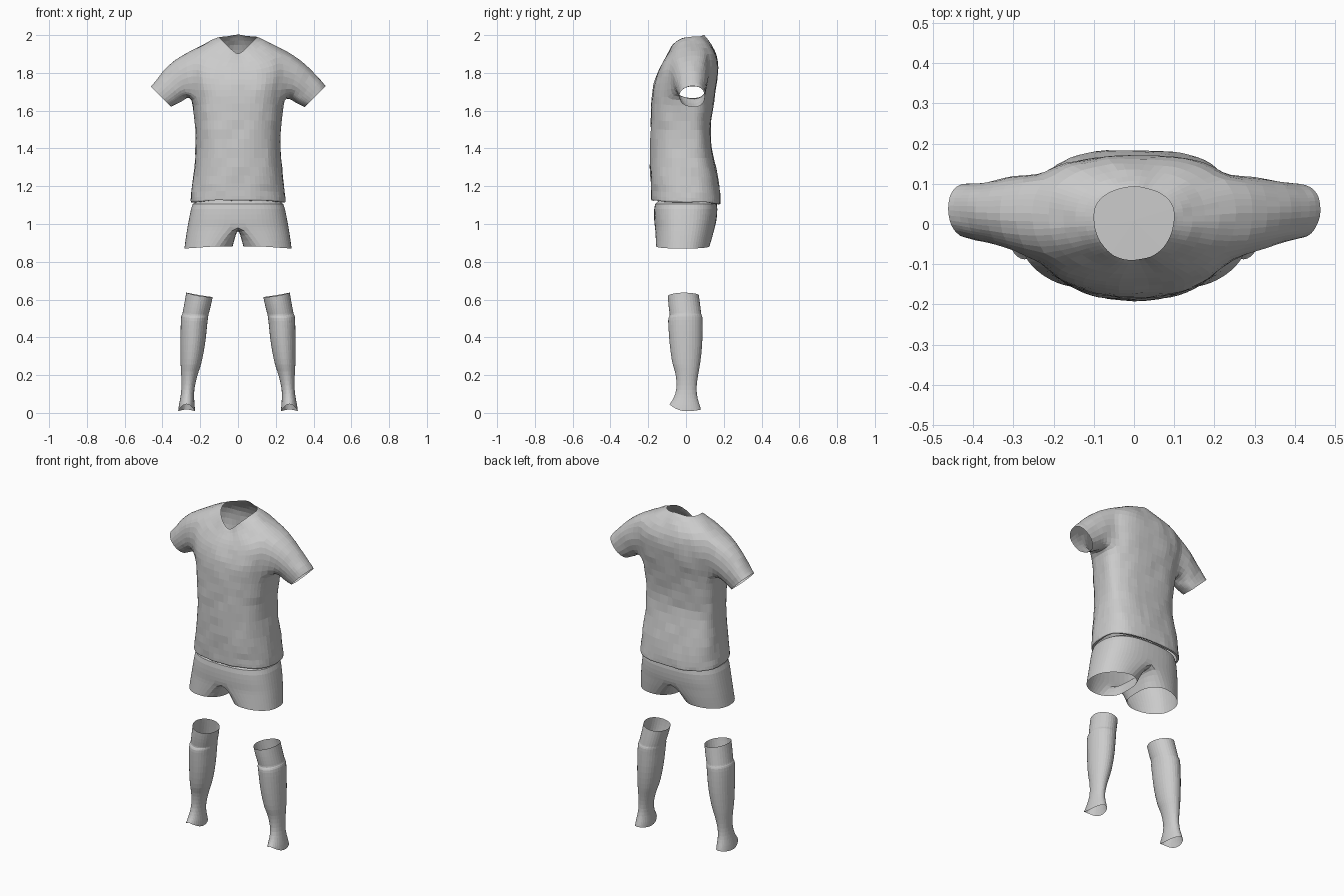
import bpy, bmesh
from math import sin, cos, pi, atan2, hypot, copysign

if "Cube" in bpy.data.objects:
    bpy.data.objects.remove(bpy.data.objects["Cube"])


def spow(v, p):
    return copysign(abs(v) ** p, v)


def finish(name, bm, mirror=False, subdiv=1):
    loose = [v for v in bm.verts if not v.link_faces]
    bmesh.ops.delete(bm, geom=loose, context='VERTS')
    bmesh.ops.recalc_face_normals(bm, faces=bm.faces)
    mesh = bpy.data.meshes.new(name)
    bm.to_mesh(mesh)
    bm.free()
    ob = bpy.data.objects.new(name, mesh)
    bpy.context.collection.objects.link(ob)
    if mirror:
        m = ob.modifiers.new("Mirror", 'MIRROR')
        m.merge_threshold = 0.001
    if subdiv:
        s = ob.modifiers.new("Subdivision", 'SUBSURF')
        s.levels = s.render_levels = subdiv
    return ob


def loft(bm, rings, skip=lambda row, col: False):
    n = len(rings[0])
    for r in range(len(rings) - 1):
        for c in range(n):
            if not skip(r, c):
                d = (c + 1) % n
                bm.faces.new((rings[r][c], rings[r][d], rings[r + 1][d], rings[r + 1][c]))


# Shirt: tilted rings from the hem up to the V neck, with sleeves grown from armholes
N = 32
# half width, front y, back y, front z, side z, back z, dip exponent
BODY = [
    (.240, -.170, .170, 1.128, 1.118, 1.108, 2),
    (.252, -.184, .185, 1.122, 1.112, 1.102, 2),
    (.252, -.185, .185, 1.140, 1.130, 1.120, 2),
    (.246, -.188, .182, 1.21, 1.20, 1.19, 2),
    (.232, -.192, .158, 1.30, 1.30, 1.30, 2),
    (.224, -.191, .133, 1.40, 1.40, 1.40, 2),
    (.226, -.189, .130, 1.50, 1.50, 1.50, 2),
    (.234, -.186, .140, 1.60, 1.59, 1.60, 2),
    (.246, -.182, .155, 1.68, 1.665, 1.69, 2),
    (.265, -.175, .168, 1.74, 1.75, 1.76, 2),
    (.275, -.157, .173, 1.79, 1.84, 1.83, 2),
    (.252, -.138, .166, 1.83, 1.915, 1.89, 2),
    (.175, -.112, .135, 1.87, 1.960, 1.95, 1.6),
    (.115, -.095, .103, 1.893, 1.984, 1.993, 1.2),
    (.100, -.090, .092, 1.897, 1.990, 2.002, 1.1),
]
bm = bmesh.new()
rings = []
for i, (w, yf, yb, zf, zs, zb, k) in enumerate(BODY):
    yc = .03 if i < 12 else .02
    p = .78 if i < 12 else .92
    ring = []
    for j in range(N):
        a = 2 * pi * j / N
        s, c = sin(a), cos(a)
        dep, zm = (yb - yc, zb) if s > 0 else (yc - yf, zf)
        z = zs + (zm - zs) * (1 - abs(c) ** k)
        ring.append(bm.verts.new((w * spow(c, p), yc + dep * spow(s, p), z)))
    rings.append(ring)

LO, HI, H = 8, 11, 3


def in_armhole(r, c):
    near = lambda c0: (c - c0) % N < H or (c - c0) % N >= N - H
    return LO <= r < HI and (near(0) or near(N // 2))


loft(bm, rings, in_armhole)

# centre x, y, z; x and z offset of the upper edge; half depth
SLEEVE = [
    (.303, .028, 1.768, .035, .102, .100),
    (.345, .030, 1.728, .048, .083, .086),
    (.385, .033, 1.693, .055, .064, .077),
    (.407, .035, 1.674, .056, .056, .073),
]
for side, c0 in ((1, 0), (-1, N // 2)):
    cols = range(-H, H + 1)
    at = lambda r, c: rings[r][(c0 + c) % N]
    hole = [at(LO, c) for c in cols] + [at(r, H) for r in range(LO + 1, HI)]
    hole += [at(HI, c) for c in reversed(cols)] + [at(r, -H) for r in range(HI - 1, LO, -1)]
    tube = [hole]
    for cx, cy, cz, ux, uz, ry in SLEEVE:
        ring = []
        for v in hole:
            dy, dz = (v.co.y - .03) / .11, (v.co.z - 1.79) / .12
            l = hypot(dy, dz)
            dy, dz = dy / l, dz / l
            ring.append(bm.verts.new((side * (cx + ux * dz), cy + ry * dy, cz + uz * dz)))
        tube.append(ring)
    loft(bm, tube)
shirt = finish("shirt", bm)

# Gentle cloth wrinkles
tex = bpy.data.textures.new("cloth_wrinkles", 'CLOUDS')
tex.noise_scale = .09
d = shirt.modifiers.new("Wrinkles", 'DISPLACE')
d.texture, d.strength, d.mid_level = tex, .012, .5

# Shorts: one leg mirrored; rows above the crotch have no inner wall
A, B = 17, 7
# inner x, outer x, front y, back y, z outer, z at crotch line
LEG = [
    (0, .238, -.165, .165, 1.135, 1.135),
    (0, .250, -.170, .168, 1.08, 1.08),
    (0, .262, -.170, .163, 1.02, 1.02),
    (0, .268, -.166, .155, .985, .985),
    (.012, .275, -.163, .145, .945, .945),
    (.028, .285, -.160, .126, .870, .882),
]
bm = bmesh.new()
rows = []
for i, (xi, xo, yf, yb, zo, zi) in enumerate(LEG):
    yc, dep = (yf + yb) / 2, (yb - yf) / 2
    t = max(0, i - 3) / 2
    row = []
    for j in range(A):
        a = -pi / 2 + pi * j / (A - 1)
        x = xi + .07 * t * abs(sin(a)) ** 4 + (xo - xi - .07 * t * abs(sin(a)) ** 4) * spow(cos(a), .75)
        row.append(bm.verts.new((x if 0 < j < A - 1 or i > 3 else 0, yc + dep * spow(sin(a), .8),
                                 zi + (zo - zi) * cos(a))))
    for j in range(1, B + 1):
        s = 1 - 2 * j / (B + 1)
        x = xi + .07 * t * s ** 4
        row.append(bm.verts.new((x, yc + dep * s, zi - (.015 * (1 - s * s) if i == 3 else 0))))
    rows.append(row)
loft(bm, rows, lambda r, c: r < 3 and c >= A - 1)
hub = bm.verts.new((0, .01, 1.135))
for j in range(A - 1):
    bm.faces.new((hub, rows[0][j + 1], rows[0][j]))
finish("shorts", bm, mirror=True)

# Socks: cuff, shin pad step and open foot end
# inner x, outer x, front y, back y, z, slope in x, front lift
SOCK = [
    (.132, .276, -.098, .070, .625, .012, -.006),
    (.141, .284, -.096, .076, .58, .008, 0),
    (.152, .294, -.090, .082, .532, .004, 0),
    (.156, .296, -.086, .083, .520, .003, -.008),
    (.155, .303, -.098, .090, .516, .003, -.010),
    (.162, .305, -.096, .090, .47, 0, 0),
    (.167, .306, -.092, .090, .40, 0, 0),
    (.180, .306, -.084, .085, .32, 0, 0),
    (.195, .305, -.072, .075, .25, 0, 0),
    (.206, .303, -.060, .070, .225, 0, 0),
    (.222, .300, -.051, .060, .17, 0, 0),
    (.232, .300, -.051, .056, .12, 0, 0),
    (.232, .307, -.066, .062, .075, 0, .003),
    (.228, .314, -.082, .074, .04, 0, .015),
    (.227, .318, -.090, .081, .008, 0, .040),
]
M = 16
bm = bmesh.new()
rings = []
for xi, xo, yf, yb, z, slope, lift in SOCK:
    ring = []
    for j in range(M):
        a = 2 * pi * j / M
        s, c = sin(a), cos(a)
        up = lift * s * s * (1 if s < 0 else .25)
        ring.append(bm.verts.new(((xi + xo) / 2 + (xo - xi) / 2 * c,
                                  (yf + yb) / 2 + (yb - yf) / 2 * s, z + slope * c + up)))
    rings.append(ring)
loft(bm, rings)
finish("socks", bm, mirror=True)
